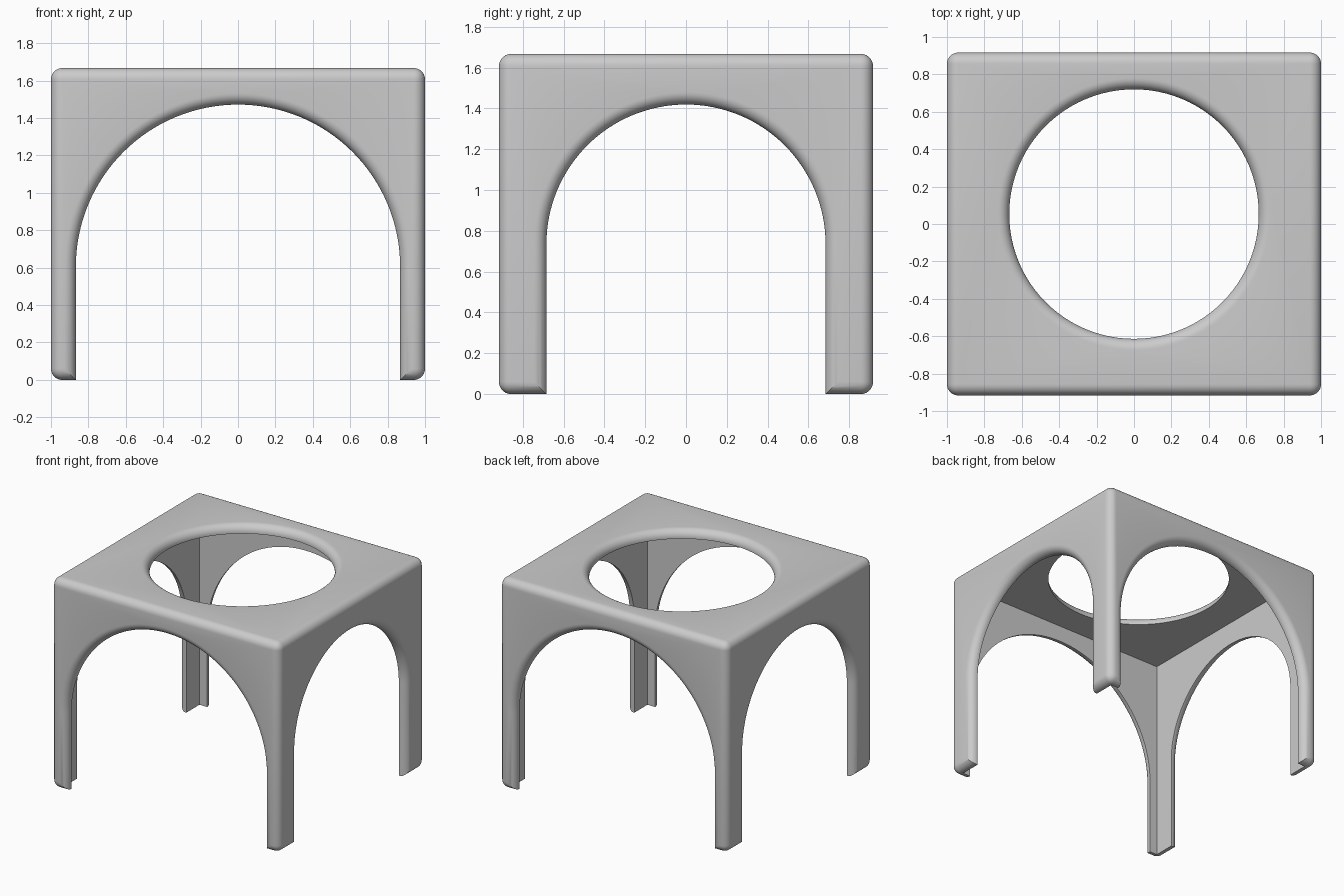
import bpy, bmesh, math

cube = bpy.data.objects.get("Cube")
if cube:
    bpy.data.objects.remove(cube, do_unlink=True)

WIDTH, DEPTH, HEIGHT = 2.0, 1.833, 1.667
WALL, FILLET = 0.067, 0.06

grey = bpy.data.materials.new("light grey")
grey.use_nodes = True
colour = (0.6, 0.6, 0.6, 1)
grey.diffuse_color = colour
grey.node_tree.nodes["Principled BSDF"].inputs["Base Color"].default_value = colour


def add_object(name, bm):
    bmesh.ops.recalc_face_normals(bm, faces=bm.faces)
    mesh = bpy.data.meshes.new(name)
    bm.to_mesh(mesh)
    bm.free()
    mesh.materials.append(grey)
    obj = bpy.data.objects.new(name, mesh)
    bpy.context.collection.objects.link(obj)
    return obj


def box(name, sx, sy, z0, z1):
    bm = bmesh.new()
    bmesh.ops.create_cube(bm, size=1)
    for v in bm.verts:
        v.co = (v.co.x * sx, v.co.y * sy, z0 + (v.co.z + 0.5) * (z1 - z0))
    return add_object(name, bm)


def flare(face, steps=8):
    """Distance along the cut axis and widening, for a rounded rim at a face."""
    turns = [math.pi / 2 * i / steps for i in range(steps + 1)]
    rim = [(face - FILLET + FILLET * math.sin(a), FILLET * (1 - math.cos(a))) for a in turns]
    return rim + [(face + 0.2, FILLET)]


def loft(name, rings):
    bm = bmesh.new()
    loops = [[bm.verts.new(p) for p in ring] for ring in rings]
    for a, b in zip(loops, loops[1:]):
        for i in range(len(a)):
            j = (i + 1) % len(a)
            bm.faces.new((a[i], a[j], b[j], b[i]))
    bm.faces.new(loops[0])
    bm.faces.new(loops[-1])
    return add_object(name, bm)


def arch_cutter(name, radius, top, face, along_x):
    outer = flare(face)
    stations = [(-d, w) for d, w in reversed(outer)] + outer
    rings = []
    for d, w in stations:
        r = radius + w
        pts = [(r * math.cos(math.pi * i / 64), top - radius + r * math.sin(math.pi * i / 64))
               for i in range(65)]
        pts = [(r, -0.3)] + pts + [(-r, -0.3)]
        rings.append([(d, u, z) if along_x else (u, d, z) for u, z in pts])
    return loft(name, rings)


def round_cutter(name, radius, centre_y):
    stations = [(HEIGHT - 0.2, 0)] + flare(HEIGHT)
    angles = [math.tau * i / 96 for i in range(96)]
    return loft(name, [[((radius + w) * math.cos(a), centre_y + (radius + w) * math.sin(a), z)
                        for a in angles] for z, w in stations])


# Rounded outer block
shell = box("arched_shell", WIDTH, DEPTH, 0, HEIGHT)
bevel = shell.modifiers.new("rounded_edges", 'BEVEL')
bevel.width = FILLET
bevel.segments = 8

# Hollow interior, arches through both pairs of walls, and the top opening
cutters = [
    box("interior_cutter", WIDTH - 2 * WALL, DEPTH - 2 * WALL, -0.5, HEIGHT - WALL),
    arch_cutter("front_back_arch_cutter", 0.867, 1.472, DEPTH / 2, False),
    arch_cutter("side_arch_cutter", 0.684, 1.419, WIDTH / 2, True),
    round_cutter("top_hole_cutter", 0.667, 0.053),
]
for cutter in cutters:
    cutter.hide_render = True
    cut = shell.modifiers.new(cutter.name, 'BOOLEAN')
    cut.operation = 'DIFFERENCE'
    cut.solver = 'EXACT'
    cut.object = cutter

bpy.ops.object.select_all(action='DESELECT')
bpy.context.view_layer.objects.active = shell
shell.select_set(True)
for name in [m.name for m in shell.modifiers]:
    bpy.ops.object.modifier_apply(modifier=name)
for cutter in cutters:
    bpy.data.objects.remove(cutter, do_unlink=True)
bpy.ops.object.shade_smooth_by_angle(angle=math.radians(30))
